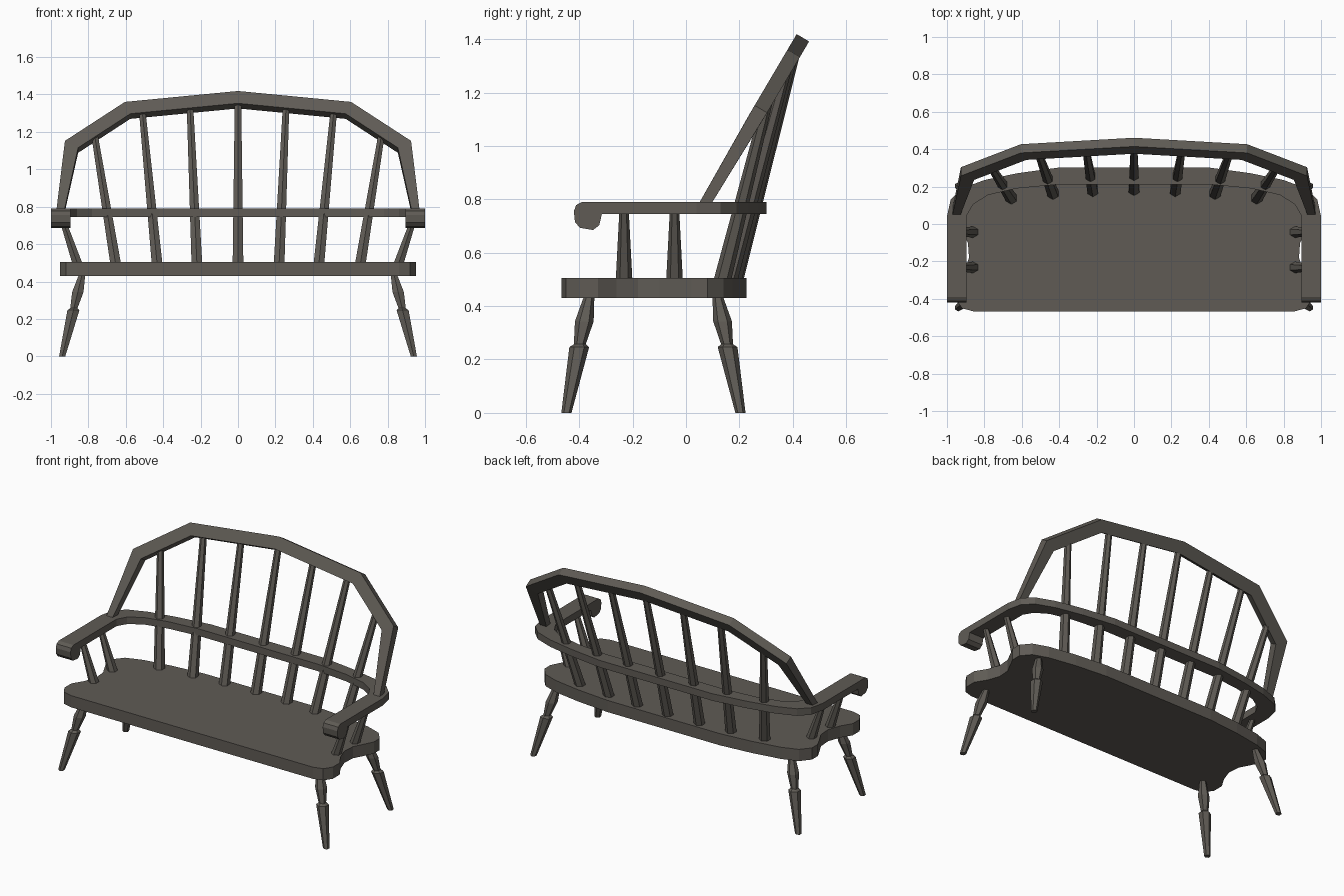
import bpy, math
from mathutils import Vector

if "Cube" in bpy.data.objects:
    bpy.data.objects.remove(bpy.data.objects["Cube"])

wood = bpy.data.materials.new("dark weathered wood")
wood.diffuse_color = (0.115, 0.105, 0.091, 1)
wood.use_nodes = True
wood.node_tree.nodes["Principled BSDF"].inputs["Base Color"].default_value = wood.diffuse_color


def make(name, verts, faces):
    me = bpy.data.meshes.new(name)
    me.from_pydata([tuple(v) for v in verts], [], faces)
    me.materials.append(wood)
    ob = bpy.data.objects.new(name, me)
    bpy.context.collection.objects.link(ob)
    return ob


def loft(name, rings):
    """Skin a list of equal-sized vertex rings and cap both ends."""
    n = len(rings[0])
    verts = [v for r in rings for v in r]
    faces = [[k * n + i, k * n + (i + 1) % n, (k + 1) * n + (i + 1) % n, (k + 1) * n + i]
             for k in range(len(rings) - 1) for i in range(n)]
    faces += [list(range(n))[::-1], [(len(rings) - 1) * n + i for i in range(n)]]
    return make(name, verts, faces)


def slab(name, outline, z0, z1):
    return loft(name, [[(x, y, z) for x, y in outline] for z in (z0, z1)])


def turned(name, a, b, stations, sides=6):
    """Turned stick from a to b; stations are (fraction, radius)."""
    a, b = Vector(a), Vector(b)
    rings = []
    for t, r in stations:
        c = a.lerp(b, t)
        rings.append([(c.x + r * math.sin(k * math.tau / sides),
                       c.y - r * math.cos(k * math.tau / sides), c.z) for k in range(sides)])
    return loft(name, rings)


# seat with rounded corners and a shallow scoop in each end
half = [(.86, -.467), (.92, -.45), (.953, -.40), (.953, -.33), (.91, -.26), (.882, -.18),
        (.888, -.10), (.92, -.04), (.95, .02), (.95, .08), (.90, .14), (.80, .175),
        (.62, .205), (.40, .226)]
slab("seat", half + [(-x, y) for x, y in reversed(half)], .43, .505)

# curved arm rail in one piece
outer = [(1, -.315), (1, .04), (.98, .13), (.92, .19), (.80, .235), (.62, .272), (.40, .302)]
inner = [(.42, .21), (.63, .19), (.78, .155), (.86, .105), (.895, .045), (.895, -.315)]
rail = outer + [(-x, y) for x, y in reversed(outer)]
rail += [(-x, y) for x, y in reversed(inner)] + inner
slab("arm_rail", rail, .745, .79)

# scrolled arm ends, legs and arm spindles on both sides
scroll = [(-.315, .79), (-.39, .79), (-.412, .778), (-.42, .755), (-.416, .715), (-.397, .693),
          (-.348, .685), (-.325, .703), (-.315, .745)]
leg_shape = [(0, .019), (.56, .037), (.585, .022), (.61, .024), (.78, .035), (1, .019)]
for s, side in ((-1, "left"), (1, "right")):
    xs = sorted((s * .895, s * 1.0))
    loft(side + "_arm_scroll", [[(x, y, z) for y, z in scroll] for x in xs])
    for name, y0, y1 in (("front", -.448, -.362), ("back", .204, .118)):
        turned(f"{side}_{name}_leg", (s * .94, y0, 0), (s * .833, y1, .44), leg_shape)
    for name, y in (("front", -.232), ("back", -.043)):
        turned(f"{side}_{name}_arm_spindle", (s * .86, y, .50), (s * .945, y, .75),
               [(0, .031), (1, .018)])


# leaning bow: flat in a tilted plane
def bow_y(z):
    return .075 + (z - .79) * .59


up = Vector((0, .59, 1)).normalized()
normal = Vector((0, 1, -.59)).normalized()
right = [(.95, .77), (.89, 1.12), (.59, 1.315)]
path = [(-x, z) for x, z in right] + [(0, 1.372)] + right[::-1]
pts = [Vector((x, (z - .79) / up.z)) for x, z in path]
rings = []
for i, p in enumerate(pts):
    d0 = (p - pts[max(i - 1, 0)]).normalized()
    d1 = (pts[min(i + 1, len(pts) - 1)] - p).normalized()
    if i == 0:
        d0 = d1
    if i == len(pts) - 1:
        d1 = d0
    n0, n1 = Vector((-d0.y, d0.x)), Vector((-d1.y, d1.x))
    m = (n0 + n1).normalized()
    end = i in (0, len(pts) - 1)
    w = (.021 if end else .038) / m.dot(n0)
    t = .02 if end else .027
    ring = []
    for a, b in ((-w, -t), (w, -t), (w, t), (-w, t)):
        q = p + m * a
        ring.append(Vector((q.x, .075, .79)) + up * q.y + normal * b)
    rings.append(ring)
loft("back_bow", rings)

# fanned back spindles from seat to bow
fan = [(0, .183, 0, 1.36), (.22, .177, .257, 1.34), (.433, .162, .512, 1.31), (.655, .137, .768, 1.19)]
for i, (x0, y0, x1, z1) in enumerate(fan):
    for s in ((1,) if i == 0 else (-1, 1)):
        turned(f"back_spindle_{s * i + 4}", (s * x0, y0, .50), (s * x1, bow_y(z1), z1),
               [(0, .033), (1, .02)])

# consistent outward normals
import bmesh
for ob in bpy.data.objects:
    bm = bmesh.new()
    bm.from_mesh(ob.data)
    bmesh.ops.recalc_face_normals(bm, faces=bm.faces)
    bm.to_mesh(ob.data)
    bm.free()
